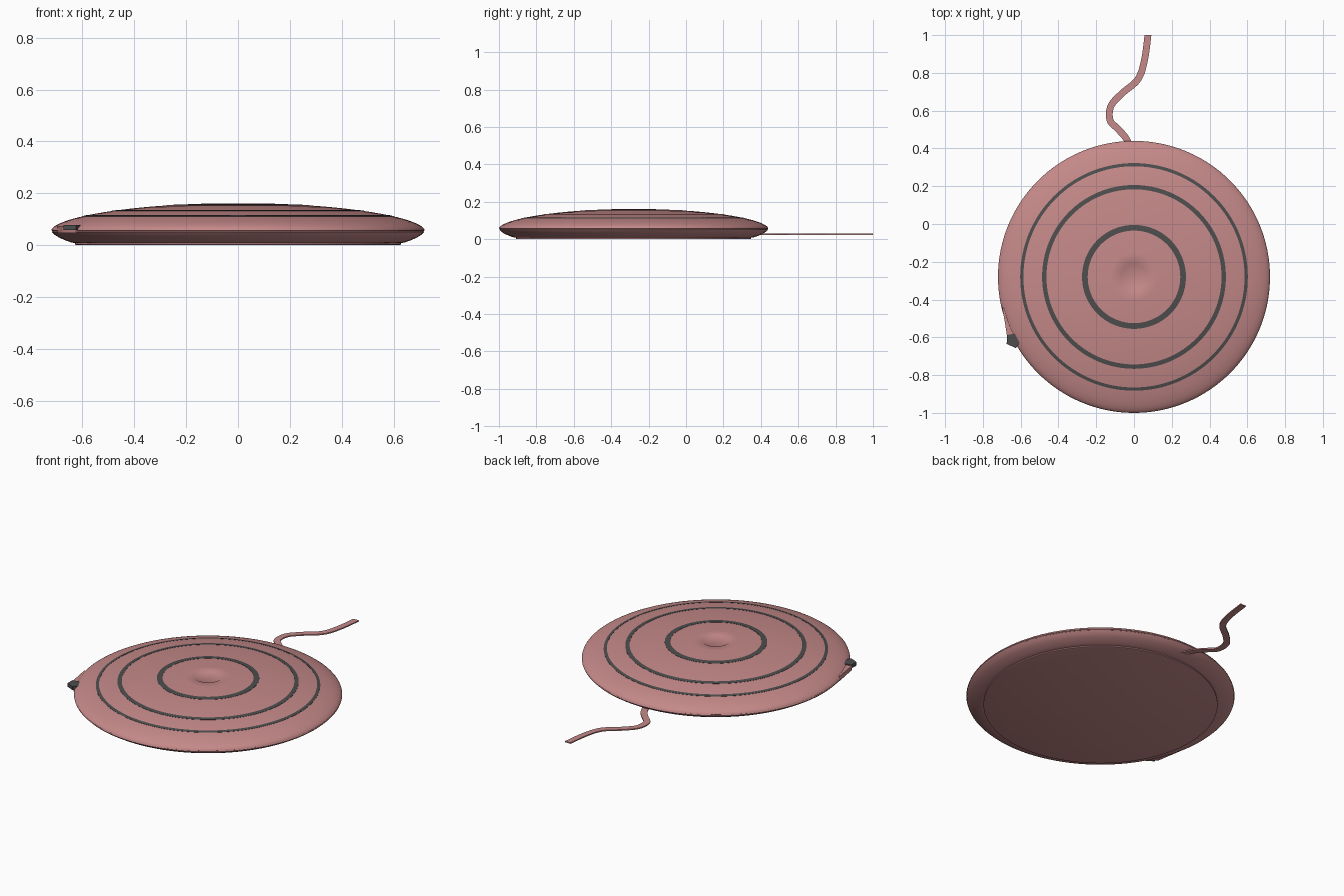
import bpy, bmesh, math
from mathutils import Vector

if "Cube" in bpy.data.objects:
    bpy.data.objects.remove(bpy.data.objects["Cube"])

CX, CY = 0.0, -0.28


def material(name, rgb):
    m = bpy.data.materials.new(name)
    m.diffuse_color = (*rgb, 1)
    m.use_nodes = True
    m.node_tree.nodes["Principled BSDF"].inputs["Base Color"].default_value = m.diffuse_color
    return m


PINK = material("dusty_pink", (0.56, 0.25, 0.25))
DARK = material("dark_grey", (0.075, 0.075, 0.075))


def finish(bm, name, mat, angle=35):
    bmesh.ops.remove_doubles(bm, verts=bm.verts, dist=1e-5)
    bmesh.ops.recalc_face_normals(bm, faces=bm.faces)
    me = bpy.data.meshes.new(name)
    bm.to_mesh(me)
    bm.free()
    ob = bpy.data.objects.new(name, me)
    bpy.context.collection.objects.link(ob)
    me.materials.append(mat)
    bpy.ops.object.select_all(action='DESELECT')
    bpy.context.view_layer.objects.active = ob
    ob.select_set(True)
    bpy.ops.object.shade_smooth_by_angle(angle=math.radians(angle))
    return ob


def lathe(name, profile, mat, closed=False, steps=128):
    bm = bmesh.new()
    vs = [bm.verts.new((CX + r, CY, z)) for r, z in profile]
    es = [bm.edges.new(p) for p in zip(vs, vs[1:])]
    if closed:
        es.append(bm.edges.new((vs[-1], vs[0])))
    bmesh.ops.spin(bm, geom=vs + es, cent=(CX, CY, 0), axis=(0, 0, 1),
                   angle=math.tau, steps=steps, use_merge=True)
    return finish(bm, name, mat)


# Domed top height at a given radius
def dome(r):
    return 0.057 + 0.105 * max(0, 1 - (r / 0.72) ** 2) ** 0.56


# Upper shell with a shallow central touch dimple
top = [(0, 0.157), (0.068, 0.157), (0.075, dome(0.075))]
top += [(r, dome(r)) for r in (0.72 * math.sin(math.radians(a)) for a in range(10, 91, 4))]
top += [(0.72, 0.057), (0.714, 0.054)]
lathe("upper_shell", top, PINK)

# Lower shell curving in to the base
lathe("lower_shell", [(0.714, 0.054), (0.718, 0.051), (0.706, 0.039), (0.688, 0.028),
                      (0.665, 0.018), (0.645, 0.011), (0.632, 0.008), (0, 0.008)], PINK)

# Flat foot pad
lathe("foot_pad", [(0.628, 0.010), (0.628, 0.002), (0.622, 0), (0, 0)], PINK)

# Dark inlaid rings following the dome
for name, r, w in (("inner_ring", 0.260, 0.030), ("middle_ring", 0.475, 0.023),
                   ("outer_ring", 0.594, 0.017)):
    a, b = r - w / 2, r + w / 2
    lathe(name, [(a, dome(a) - 0.004), (a, dome(a) + 0.001), (r, dome(r) + 0.001),
                 (b, dome(b) + 0.001), (b, dome(b) - 0.004)], DARK, closed=True)


# Solid prism between two heights
def prism(name, outline, z0, z1, mat):
    bm = bmesh.new()
    f = bm.faces.new([bm.verts.new((x, y, z0)) for x, y in outline])
    ext = bmesh.ops.extrude_face_region(bm, geom=[f])["geom"]
    for v in (g for g in ext if isinstance(g, bmesh.types.BMVert)):
        v.co.z = z1
    return finish(bm, name, mat)


# Side tab blended into the rim, with a dark end
prism("side_tab", [(-0.698, -0.44), (-0.682, -0.53), (-0.672, -0.595), (-0.625, -0.645),
                   (-0.58, -0.62), (-0.62, -0.5)], 0.046, 0.073, PINK)
prism("tab_end", [(-0.672, -0.588), (-0.674, -0.635), (-0.625, -0.657), (-0.60, -0.62),
                  (-0.63, -0.58)], 0.058, 0.078, DARK)

# Flat ribbon cable swept along a smooth path
pts = [Vector(p) for p in ((0.0, 0.36), (-0.04, 0.45), (-0.085, 0.503), (-0.127, 0.55),
                           (-0.122, 0.625), (-0.065, 0.69), (0.02, 0.765),
                           (0.055, 0.865), (0.074, 1.0))]
path = []
for i in range(len(pts) - 1):
    p0, p1, p2, p3 = pts[max(i - 1, 0)], pts[i], pts[i + 1], pts[min(i + 2, len(pts) - 1)]
    for k in range(8):
        t = k / 8
        path.append(0.5 * (2 * p1 + (p2 - p0) * t + (2 * p0 - 5 * p1 + 4 * p2 - p3) * t * t
                           + (3 * p1 - p0 - 3 * p2 + p3) * t ** 3))
path.append(pts[-1])
bm = bmesh.new()
rows = []
for i, p in enumerate(path):
    d = (path[min(i + 1, len(path) - 1)] - path[max(i - 1, 0)]).normalized()
    n = Vector((-d.y, d.x)) * 0.018
    if i == len(path) - 1:
        n = Vector((-0.018, 0))
    rows.append([bm.verts.new((p.x + s * n.x, p.y + s * n.y, z))
                 for s, z in ((-1, 0.023), (1, 0.023), (1, 0.030), (-1, 0.030))])
for a, b in zip(rows, rows[1:]):
    for j in range(4):
        k = (j + 1) % 4
        bm.faces.new((a[j], a[k], b[k], b[j]))
bm.faces.new(rows[0])
bm.faces.new(rows[-1])
finish(bm, "ribbon_cable", PINK)
